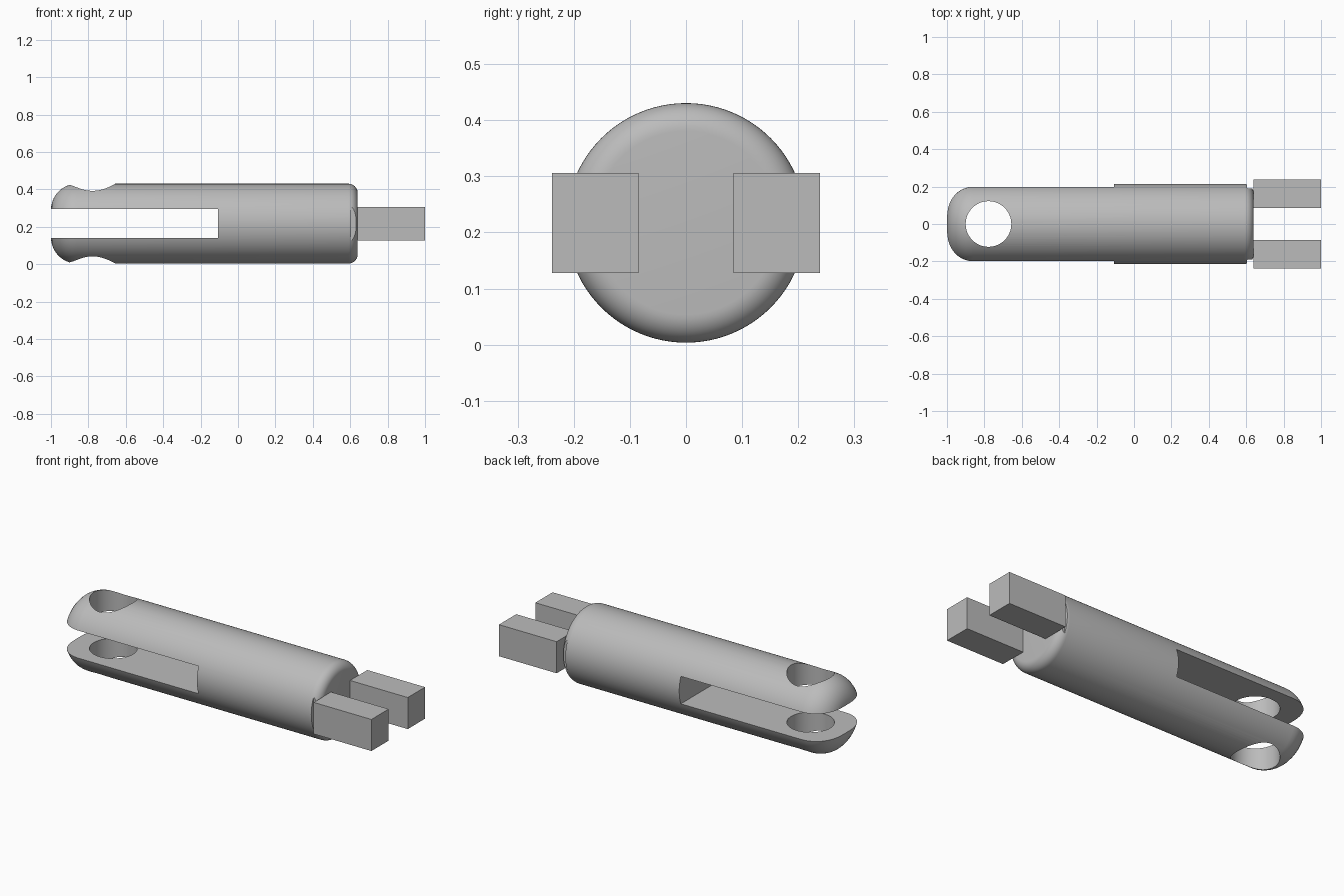
import bpy
import bmesh
from math import sin, cos, pi, radians
from mathutils import Matrix

cube = bpy.data.objects.get("Cube")
if cube:
    bpy.data.objects.remove(cube, do_unlink=True)

AXIS_Z, RADIUS = 0.217, 0.2135
LEFT_END, RIGHT_END = -1.0, 0.64

grey = bpy.data.materials.new("plain grey")
grey.use_nodes = True
colour = (0.5, 0.5, 0.5, 1)
grey.diffuse_color = colour
grey.node_tree.nodes["Principled BSDF"].inputs["Base Color"].default_value = colour


def add_object(name, bm):
    bmesh.ops.recalc_face_normals(bm, faces=bm.faces)
    mesh = bpy.data.meshes.new(name)
    bm.to_mesh(mesh)
    bm.free()
    mesh.materials.append(grey)
    obj = bpy.data.objects.new(name, mesh)
    bpy.context.collection.objects.link(obj)
    return obj


def box(name, low, high):
    bm = bmesh.new()
    size = [b - a for a, b in zip(low, high)]
    middle = [(a + b) / 2 for a, b in zip(low, high)]
    bmesh.ops.create_cube(bm, size=1, matrix=Matrix.Translation(middle) @ Matrix.Diagonal((*size, 1)))
    return add_object(name, bm)


def fillet(end, r, direction, steps=10):
    """Quarter-round from the flat end to the side of the bar."""
    return [(end + direction * r * (1 - sin(a)), RADIUS - r * (1 - cos(a)))
            for a in (pi / 2 * (1 - i / steps) for i in range(steps + 1))]


# Round bar, with a large rounding at the fork and a small one at the prongs
profile = [(LEFT_END, 0)] + fillet(LEFT_END, 0.14, 1)
profile += fillet(RIGHT_END, 0.05, -1)[::-1] + [(RIGHT_END, 0)]
bm = bmesh.new()
verts = [bm.verts.new((x, 0, AXIS_Z + r)) for x, r in profile]
edges = [bm.edges.new(pair) for pair in zip(verts, verts[1:])]
bmesh.ops.spin(bm, geom=verts + edges, cent=(0, 0, AXIS_Z), axis=(1, 0, 0),
               angle=2 * pi, steps=96, use_duplicate=False)
bmesh.ops.remove_doubles(bm, verts=bm.verts, dist=0.0001)
body = add_object("forked_bar", bm)

# Fork slot, pin hole and the shallow side notches
cutters = [box("slot_cutter", (-1.2, -0.4, 0.14), (-0.107, 0.4, 0.295))]
bm = bmesh.new()
bmesh.ops.create_cone(bm, cap_ends=True, segments=64, radius1=0.122, radius2=0.122,
                      depth=1, matrix=Matrix.Translation((-0.778, 0, AXIS_Z)))
cutters.append(add_object("pin_hole_cutter", bm))
for side in (-1, 1):
    y_low, y_high = sorted((side * 0.19, side * 0.4))
    cutters.append(box("notch_cutter", (0.605, y_low, 0.128), (0.8, y_high, 0.306)))

bpy.context.view_layer.objects.active = body
for cutter in cutters:
    cutter.hide_render = True
    cut = body.modifiers.new(cutter.name, 'BOOLEAN')
    cut.operation = 'DIFFERENCE'
    cut.solver = 'EXACT'
    cut.object = cutter
    bpy.ops.object.modifier_apply(modifier=cut.name)
    bpy.data.objects.remove(cutter, do_unlink=True)

bpy.ops.object.select_all(action='DESELECT')
body.select_set(True)
bpy.ops.object.shade_smooth_by_angle(angle=radians(30))

# Two square prongs on the right end
for name, side in (("front_prong", -1), ("back_prong", 1)):
    y_low, y_high = sorted((side * 0.085, side * 0.239))
    box(name, (RIGHT_END, y_low, 0.128), (1.0, y_high, 0.306))
